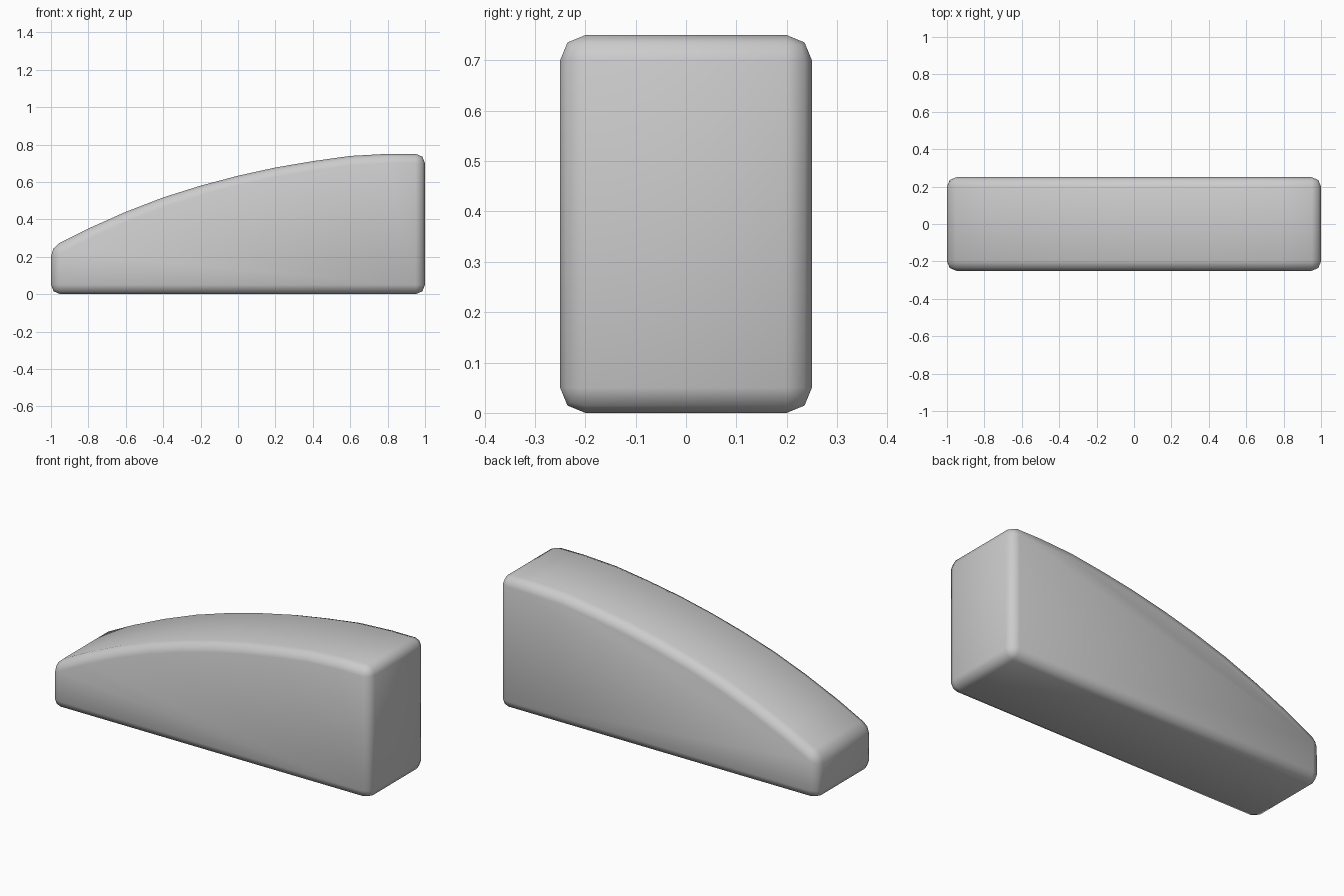
import bpy, bmesh

if "Cube" in bpy.data.objects:
    bpy.data.objects.remove(bpy.data.objects["Cube"])

HALF_WIDTH = 0.25
# Heights of the curved top, evenly spaced from x = -1 to x = 1
HEIGHTS = [0.25, 0.351, 0.44, 0.517, 0.58, 0.633, 0.677, 0.711, 0.739, 0.75, 0.75]

# Side profile: flat base, straight ends, arched top
profile = [(-1, 0), (1, 0)]
profile += [(-1 + 0.2 * i, z) for i, z in reversed(list(enumerate(HEIGHTS)))]

# Extrude the profile across the width
bm = bmesh.new()
side = bm.faces.new([bm.verts.new((x, -HALF_WIDTH, z)) for x, z in profile])
ext = bmesh.ops.extrude_face_region(bm, geom=[side], use_keep_orig=True)
verts = [g for g in ext["geom"] if isinstance(g, bmesh.types.BMVert)]
bmesh.ops.translate(bm, verts=verts, vec=(0, 2 * HALF_WIDTH, 0))
bmesh.ops.recalc_face_normals(bm, faces=bm.faces)
mesh = bpy.data.meshes.new("curved_wedge")
bm.to_mesh(mesh)
bm.free()

wedge = bpy.data.objects.new("curved_wedge", mesh)
bpy.context.collection.objects.link(wedge)
mesh.shade_smooth()

# Rounded rims and corners
bevel = wedge.modifiers.new("rounded_edges", "BEVEL")
bevel.width = 0.05
bevel.segments = 2
bevel.limit_method = "ANGLE"
bevel.angle_limit = 0.52
